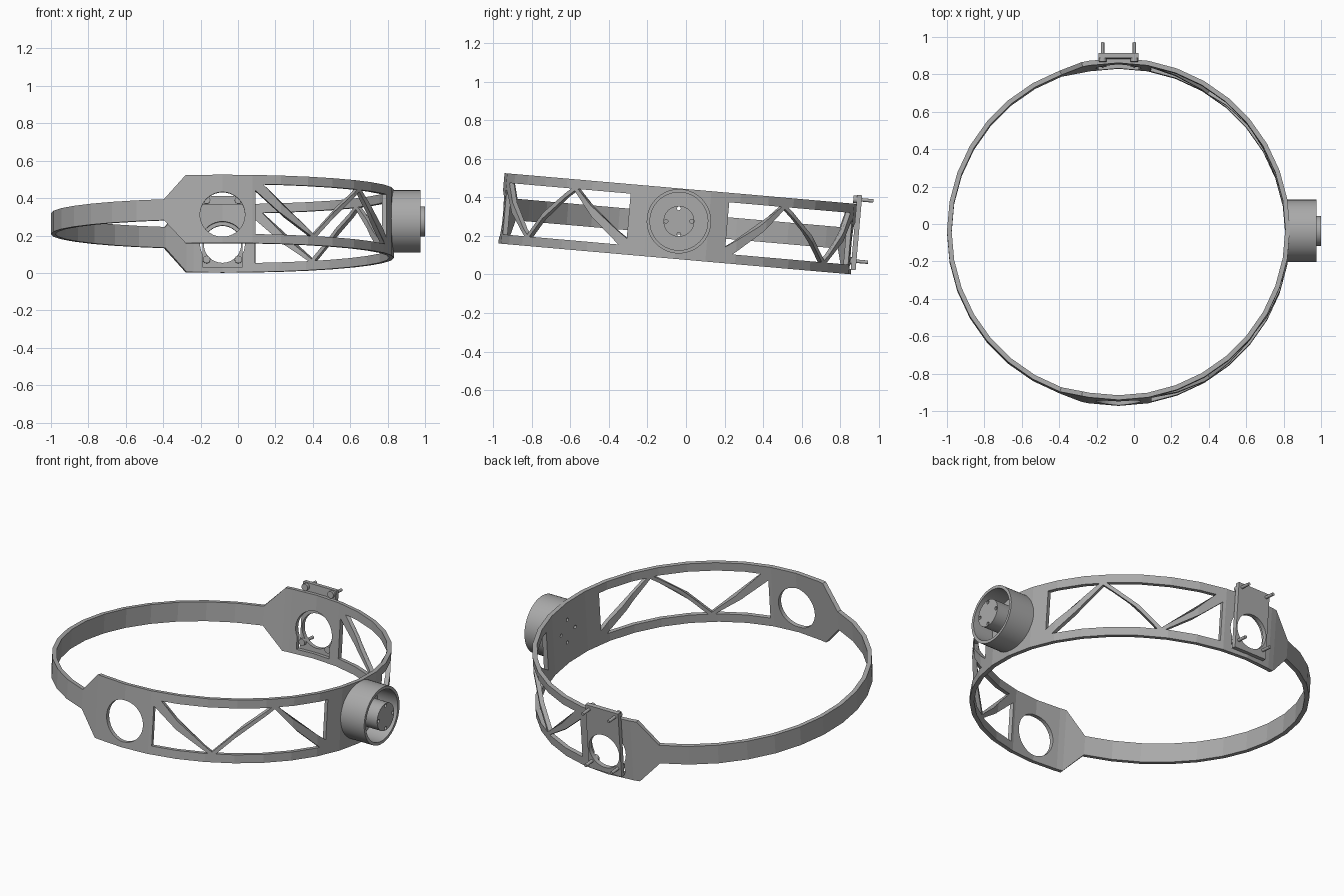
import bpy, bmesh, math
from mathutils import Matrix, Vector

old = bpy.data.objects.get("Cube")
if old:
    bpy.data.objects.remove(old, do_unlink=True)

# Tilted frame shared by every part, with the ring axis as local z
FRAME = Matrix.Translation((-0.083, -0.043, 0.263)) @ Matrix.Rotation(math.radians(-5), 4, 'X')
R_OUT, R_IN = 0.917, 0.892
HIGH, LOW = 0.183, 0.056
WIDE_END, BAND_START = 102.4, 110
HOLE_Z = -0.03

grey = bpy.data.materials.new("plain_grey")
grey.use_nodes = True
GREY = (0.4, 0.4, 0.4, 1)
grey.diffuse_color = GREY
grey.node_tree.nodes["Principled BSDF"].inputs["Base Color"].default_value = GREY


def finish(name, bm):
    bmesh.ops.recalc_face_normals(bm, faces=bm.faces)
    mesh = bpy.data.meshes.new(name)
    bm.to_mesh(mesh)
    bm.free()
    mesh.materials.append(grey)
    ob = bpy.data.objects.new(name, mesh)
    bpy.context.collection.objects.link(ob)
    ob.matrix_world = FRAME
    return ob


def activate(ob):
    bpy.ops.object.select_all(action='DESELECT')
    ob.select_set(True)
    bpy.context.view_layer.objects.active = ob


def cut(ob, cutter):
    cutter.hide_render = True
    mod = ob.modifiers.new("cut", 'BOOLEAN')
    mod.operation = 'DIFFERENCE'
    mod.solver = 'EXACT'
    mod.object = cutter
    activate(ob)
    bpy.ops.object.modifier_apply(modifier=mod.name)


def drop(*obs):
    for ob in obs:
        bpy.data.objects.remove(ob, do_unlink=True)


def add_box(bm, lo, hi):
    lo, hi = Vector(lo), Vector(hi)
    m = Matrix.Translation((lo + hi) / 2) @ Matrix.Diagonal((*(hi - lo), 1))
    bmesh.ops.create_cube(bm, size=1, matrix=m)


def add_rod(bm, start, axis, length, radius, sides=24):
    turn = Vector((0, 0, 1)).rotation_difference(Vector(axis)).to_matrix().to_4x4()
    mid = Vector(start) + Vector(axis) * length / 2
    bmesh.ops.create_cone(bm, cap_ends=True, segments=sides, radius1=radius,
                          radius2=radius, depth=length, matrix=Matrix.Translation(mid) @ turn)


def on_ring(deg, r, z):
    a = math.radians(deg)
    return Vector((r * math.cos(a), r * math.sin(a), z))


# Ring: tall on one side, chamfered down to a narrow band on the other
bm = bmesh.new()
angles = sorted([*range(-180, 180, 10), WIDE_END, -WIDE_END])
loops = []
for a in angles:
    h = HIGH if abs(a) <= WIDE_END else LOW if abs(a) >= BAND_START else None
    loops.append([bm.verts.new(on_ring(a, r, z))
                  for r, z in ((R_OUT, -h), (R_OUT, h), (R_IN, h), (R_IN, -h))])
for i, a in enumerate(loops):
    b = loops[(i + 1) % len(loops)]
    for k in range(4):
        bm.faces.new((a[k], b[k], b[k - 3], a[k - 3]))
ring = finish("ring", bm)

# Truss windows: four triangles between zigzag struts, on both sides
W, GAP = 0.134, 2.6
N0, N1, N2, N3 = 78.8, 57.7, 36.8, 16.3
triangles = (
    ((N0, W - 0.035), (N0, -W), (N1 + GAP / 2, -W)),
    ((N0 - GAP, W), (N2 + GAP / 2, W), (N1, -W + 0.01)),
    ((N2, W - 0.01), (N1 - GAP / 2, -W), (N3 + GAP, -W)),
    ((N2 - GAP / 2, W), (N3, W), (N3, -W + 0.035)),
)
bm = bmesh.new()
for side in (1, -1):
    for tri in triangles:
        inner = [bm.verts.new(on_ring(side * a, 0.8, z)) for a, z in tri]
        outer = [bm.verts.new(on_ring(side * a, 1.05, z)) for a, z in tri]
        bm.faces.new(inner)
        bm.faces.new(outer)
        for k in range(3):
            bm.faces.new((inner[k - 1], inner[k], outer[k], outer[k - 1]))
windows = finish("window_cutter", bm)
cut(ring, windows)

# Round holes front and back, and the recess behind the mount plate
bm = bmesh.new()
for side in (1, -1):
    add_rod(bm, (0, side * 0.8, HOLE_Z), (0, side, 0), 0.25, 0.12, 40)
holes = finish("hole_cutter", bm)
cut(ring, holes)
bm = bmesh.new()
add_box(bm, (-0.108, 0.8, -0.155), (0.108, 1, -0.075))
recess = finish("recess_cutter", bm)
cut(ring, recess)

# Hub: open cup on the side of the ring, with a round core
HUB = Vector((0, 0.005, 0.013))
bm = bmesh.new()
profile = [(0.9, 0), (0.9, 0.167), (1.058, 0.167), (1.058, 0.15), (0.925, 0.15), (0.925, 0)]
verts = [bm.verts.new(HUB + Vector((x, r, 0))) for x, r in profile]
edges = [bm.edges.new(p) for p in zip(verts, verts[1:])]
bmesh.ops.spin(bm, geom=verts + edges, cent=HUB, axis=(1, 0, 0),
               angle=math.tau, steps=48, use_duplicate=False)
bmesh.ops.remove_doubles(bm, verts=bm.verts, dist=0.0001)
hub_cup = finish("hub_cup", bm)
bm = bmesh.new()
add_rod(bm, HUB + Vector((0.92, 0, 0)), (1, 0, 0), 0.163, 0.08, 40)
hub_core = finish("hub_core", bm)

# Four bolt holes through core, cup and ring
bm = bmesh.new()
for k in range(4):
    a = math.radians(90 * k + 5)
    add_rod(bm, HUB + Vector((0.85, 0.067 * math.cos(a), 0.067 * math.sin(a))),
            (1, 0, 0), 0.3, 0.01, 12)
bolts = finish("bolt_cutter", bm)
for part in (ring, hub_cup, hub_core):
    cut(part, bolts)

# Mount plate on the back with a round opening
bm = bmesh.new()
add_box(bm, (-0.108, 0.914, -0.16), (0.108, 0.94, 0.23))
plate = finish("mount_plate", bm)
bm = bmesh.new()
add_rod(bm, (0, 0.85, HOLE_Z), (0, 1, 0), 0.2, 0.1, 40)
opening = finish("opening_cutter", bm)
cut(plate, opening)
drop(windows, holes, recess, bolts, opening)

# Screws at the plate corners, heads inside
bm = bmesh.new()
for x in (-0.085, 0.085):
    for z in (0.206, -0.113):
        add_rod(bm, (x, 0.896, z), (0, 1, 0), 0.019, 0.02, 16)
        add_rod(bm, (x, 0.9, z), (0, 1, 0), 0.1, 0.009, 16)
screws = finish("plate_screws", bm)

for part in (hub_cup, hub_core, screws):
    activate(part)
    bpy.ops.object.shade_smooth_by_angle(angle=math.radians(35))
